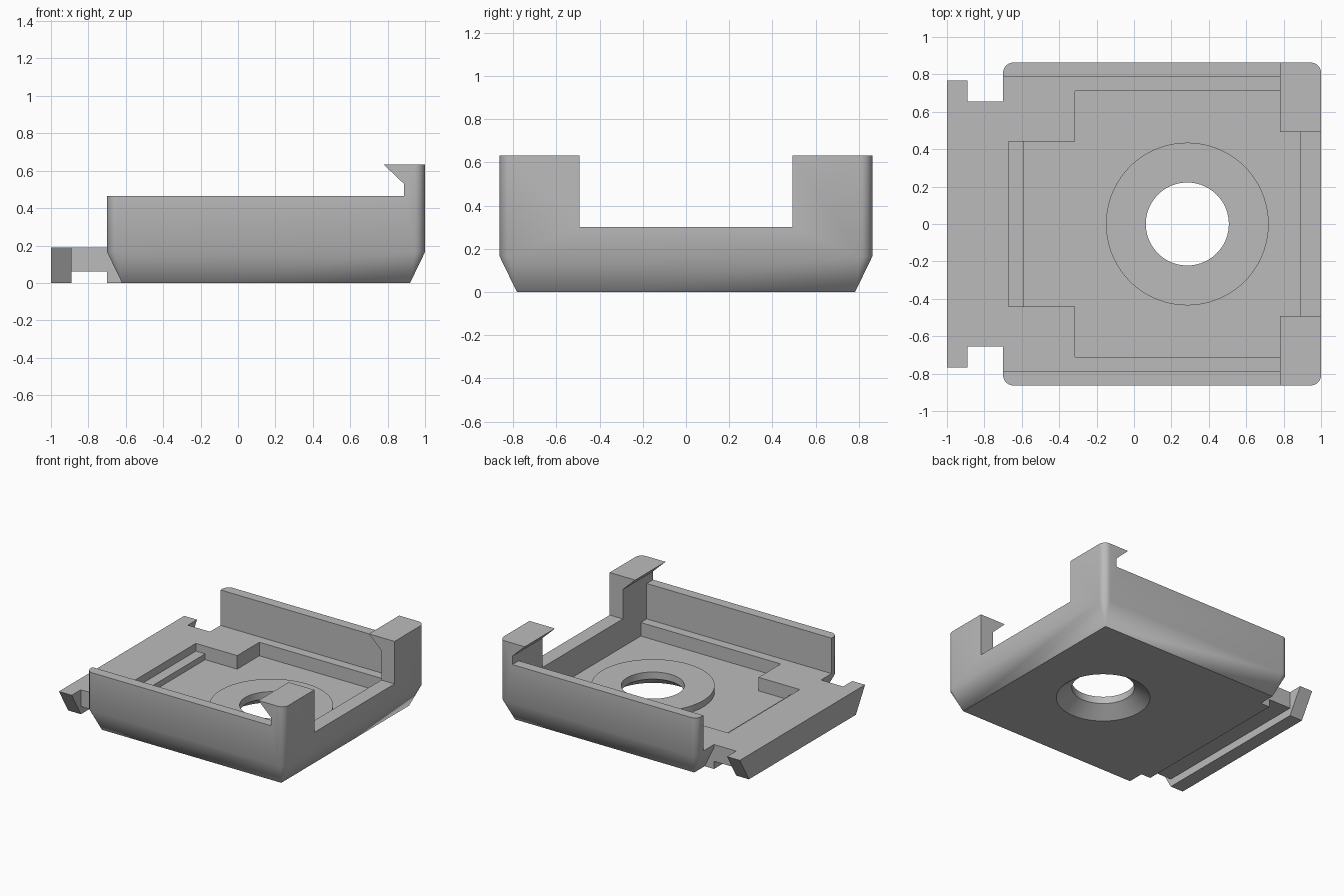
import bpy, bmesh, math
from mathutils import Vector

old = bpy.data.objects.get("Cube")
if old:
    bpy.data.objects.remove(old, do_unlink=True)

grey = bpy.data.materials.new("plain grey")
grey.use_nodes = True
colour = (0.5, 0.5, 0.5, 1)
grey.diffuse_color = colour
grey.node_tree.nodes["Principled BSDF"].inputs["Base Color"].default_value = colour


def loft(name, rings):
    """Closed solid through rings of equal point count."""
    bm = bmesh.new()
    loops = [[bm.verts.new(p) for p in ring] for ring in rings]
    n = len(loops[0])
    for a, b in zip(loops, loops[1:]):
        for i in range(n):
            j = (i + 1) % n
            bm.faces.new((a[i], a[j], b[j], b[i]))
    bm.faces.new(loops[0][::-1])
    bm.faces.new(loops[-1])
    bmesh.ops.remove_doubles(bm, verts=bm.verts, dist=1e-5)
    bmesh.ops.recalc_face_normals(bm, faces=bm.faces)
    mesh = bpy.data.meshes.new(name)
    bm.to_mesh(mesh)
    bm.free()
    mesh.materials.append(grey)
    obj = bpy.data.objects.new(name, mesh)
    bpy.context.collection.objects.link(obj)
    return obj


def prism(name, profile, axis, lo, hi):
    """Extrude a profile along x or y."""
    place = (lambda p, t: (p[0], t, p[1])) if axis == "y" else (lambda p, t: (t, p[0], p[1]))
    return loft(name, [[place(p, t) for p in profile] for t in (lo, hi)])


def box(name, x0, x1, half_y, z0, z1):
    return prism(name, [(x0, z0), (x1, z0), (x1, z1), (x0, z1)], "y", -half_y, half_y)


def turned(name, cx, profile, n=72):
    turn = [(math.cos(2 * math.pi * i / n), math.sin(2 * math.pi * i / n)) for i in range(n)]
    return loft(name, [[(cx + r * c, r * s, z) for c, s in turn] for r, z in profile])


def combine(target, tool, operation):
    mod = target.modifiers.new(operation, "BOOLEAN")
    mod.operation, mod.solver, mod.object = operation, "EXACT", tool
    bpy.context.view_layer.objects.active = target
    bpy.ops.object.modifier_apply(modifier=mod.name)
    bpy.data.objects.remove(tool, do_unlink=True)


def outline(z, inset, radius, steps=8):
    """Rectangle of the tray with rounded corners; zero radius gives sharp ones."""
    x0, x1, y = -0.7 + inset, 1 - inset, 0.863 - inset
    pts = []
    corners = [(x1, y), (x0, y), (x0, -y), (x1, -y)]
    for k, (cx, cy) in enumerate(corners):
        mx = cx - math.copysign(radius, cx)
        my = cy - math.copysign(radius, cy)
        for i in range(steps + 1):
            a = math.pi / 2 * (k + i / steps)
            pts.append((mx + radius * math.cos(a), my + radius * math.sin(a), z))
    return pts


# Tray block with bevelled foot and rounded upright corners
tray = loft("clip_tray", [outline(0, 0.08, 0), outline(0.165, 0, 0.055), outline(0.632, 0, 0.055)])

# Walls lowered, leaving hooked posts at the far end
combine(tray, prism("hook_cutter", [(-1.2, 0.465), (0.887, 0.465), (0.887, 0.53), (0.78, 0.632),
                                    (0.78, 1), (-1.2, 1)], "y", -1, 1), "DIFFERENCE")
combine(tray, box("post_gap", 0.7, 1.2, 0.492, 0.302, 1), "DIFFERENCE")
combine(tray, box("interior", -1.2, 0.887, 0.785, 0.19, 0.5), "DIFFERENCE")

# Tongue plate and crossbar with sloping ends
combine(tray, prism("tongue", [(-0.95, 0.06), (-0.7, 0.06), (-0.7, 0), (-0.5, 0), (-0.5, 0.19),
                               (-0.95, 0.19)], "y", -0.656, 0.656), "UNION")
combine(tray, prism("crossbar", [(-0.656, 0), (0.656, 0), (0.768, 0.19), (-0.768, 0.19)],
                    "x", -1, -0.89), "UNION")

# Stepped recess in the floor
floor = 0.085
for x0, half_y, z in ((-0.315, 0.712, floor), (-0.59, 0.44, floor), (-0.67, 0.44, 0.13)):
    combine(tray, box("recess", x0, 0.887, half_y, z, 0.4), "DIFFERENCE")

# Raised ring and countersunk hole
combine(tray, turned("ring", 0.285, [(0.435, 0.04), (0.435, 0.135)]), "UNION")
combine(tray, turned("hole", 0.285, [(0.345, -0.01), (0.222, 0.08), (0.222, 0.4)]), "DIFFERENCE")

tray.select_set(True)
bpy.context.view_layer.objects.active = tray
bpy.ops.object.shade_smooth_by_angle(angle=math.radians(30))
